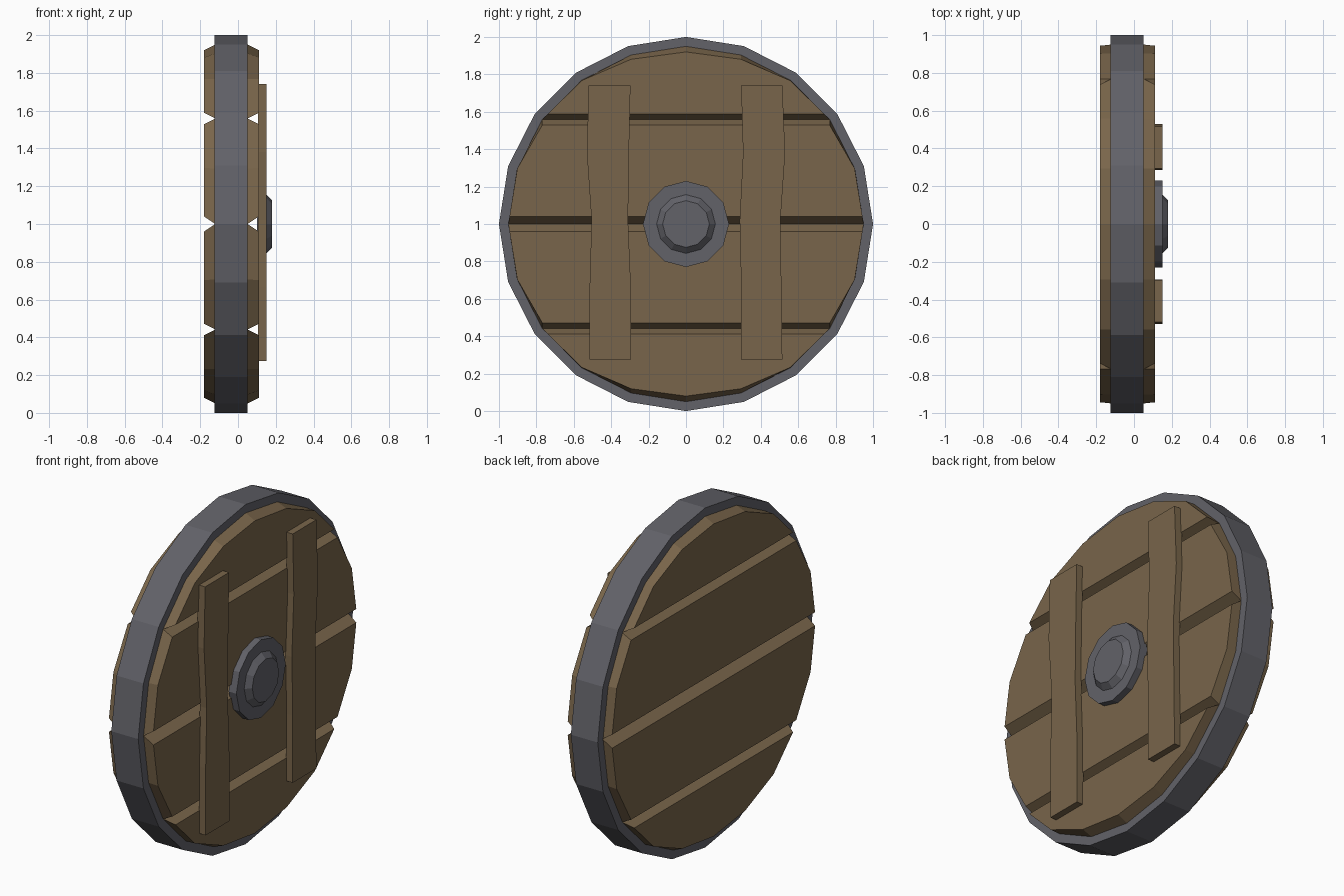
import bpy, bmesh, math

if "Cube" in bpy.data.objects:
    bpy.data.objects.remove(bpy.data.objects["Cube"])


def material(name, rgb):
    m = bpy.data.materials.new(name)
    m.diffuse_color = (*rgb, 1)
    m.use_nodes = True
    m.node_tree.nodes["Principled BSDF"].inputs["Base Color"].default_value = m.diffuse_color
    return m


WOOD = material("brown wood", (0.190, 0.130, 0.069))
IRON = material("grey iron", (0.122, 0.122, 0.140))


def loft(name, loops, mat, closed=False):
    """Skin a row of equal-length point loops; cap the ends unless closed."""
    bm = bmesh.new()
    rows = [[bm.verts.new(p) for p in loop] for loop in loops]
    n = len(rows[0])
    pairs = list(zip(rows, rows[1:]))
    if closed:
        pairs.append((rows[-1], rows[0]))
    else:
        bm.faces.new(rows[0])
        bm.faces.new(rows[-1])
    for a, b in pairs:
        for i in range(n):
            j = (i + 1) % n
            bm.faces.new((a[i], a[j], b[j], b[i]))
    bmesh.ops.recalc_face_normals(bm, faces=bm.faces)
    me = bpy.data.meshes.new(name)
    bm.to_mesh(me)
    bm.free()
    me.materials.append(mat)
    ob = bpy.data.objects.new(name, me)
    bpy.context.collection.objects.link(ob)
    return ob


def circle(x, r, n):
    return [(x, r * math.cos(k * math.tau / n), 1 + r * math.sin(k * math.tau / n)) for k in range(n)]


# Iron rim: 20-sided band
R_IN = 0.95
loft("iron_rim", [circle(-0.125, R_IN, 20), circle(-0.125, 1, 20),
                  circle(0.05, 1, 20), circle(0.05, R_IN, 20)], IRON, closed=True)


# Planks: slices of the 20-sided disc, bevelled towards both faces
def half_width(z):
    """Half width of the disc at height z."""
    h = abs(z - 1)
    for k in range(5):
        a, b = math.radians(18 * k), math.radians(18 * (k + 1))
        h0, h1 = R_IN * math.sin(a), R_IN * math.sin(b)
        if h <= h1 + 1e-6:
            t = (h - h0) / (h1 - h0)
            return R_IN * (math.cos(a) * (1 - t) + math.cos(b) * t)
    return 0


def plank(name, steps, inset_low, inset_high):
    disc = circle(0, R_IN, 20)
    full = [disc[k % 20][1:] for k in steps]
    lo, hi = min(p[1] for p in full), max(p[1] for p in full)
    face = []
    for y, z in full:
        t = (z - lo) / (hi - lo)
        z2 = (lo + inset_low) * (1 - t) + (hi - inset_high) * t
        w = min(abs(y), half_width(z2))
        face.append((math.copysign(w, y), z2))
    loft(name, [[(x, *p) for p in pts] for x, pts in
                ((-0.18, face), (-0.12, full), (0.05, full), (0.11, face))], WOOD)


plank("plank_top", range(2, 9), 0.03, 0.03)
plank("plank_upper_middle", [0, 1, 2, 8, 9, 10], 0.04, 0.03)
plank("plank_lower_middle", [10, 11, 12, 18, 19, 20], 0.03, 0.04)
plank("plank_bottom", range(12, 19), 0.03, 0.03)

# Two slightly wavy upright battens: (height, left edge, right edge)
BATTENS = {
    "batten_left": [(0.275, -0.515, -0.295), (0.67, -0.515, -0.295), (1.02, -0.505, -0.31),
                    (1.38, -0.53, -0.305), (1.74, -0.52, -0.297)],
    "batten_right": [(0.275, 0.295, 0.515), (0.67, 0.295, 0.51), (1.02, 0.287, 0.505),
                     (1.38, 0.305, 0.53), (1.74, 0.295, 0.515)],
}
for name, rows in BATTENS.items():
    loft(name, [[(0.105, a, z), (0.15, a, z), (0.15, b, z), (0.105, b, z)] for z, a, b in rows], WOOD)

# Iron hub: flat disc with a tapered boss
loft("hub", [circle(x, r, 12) for x, r in
             ((0.10, 0.23), (0.15, 0.23), (0.15, 0.157), (0.18, 0.125))], IRON)
